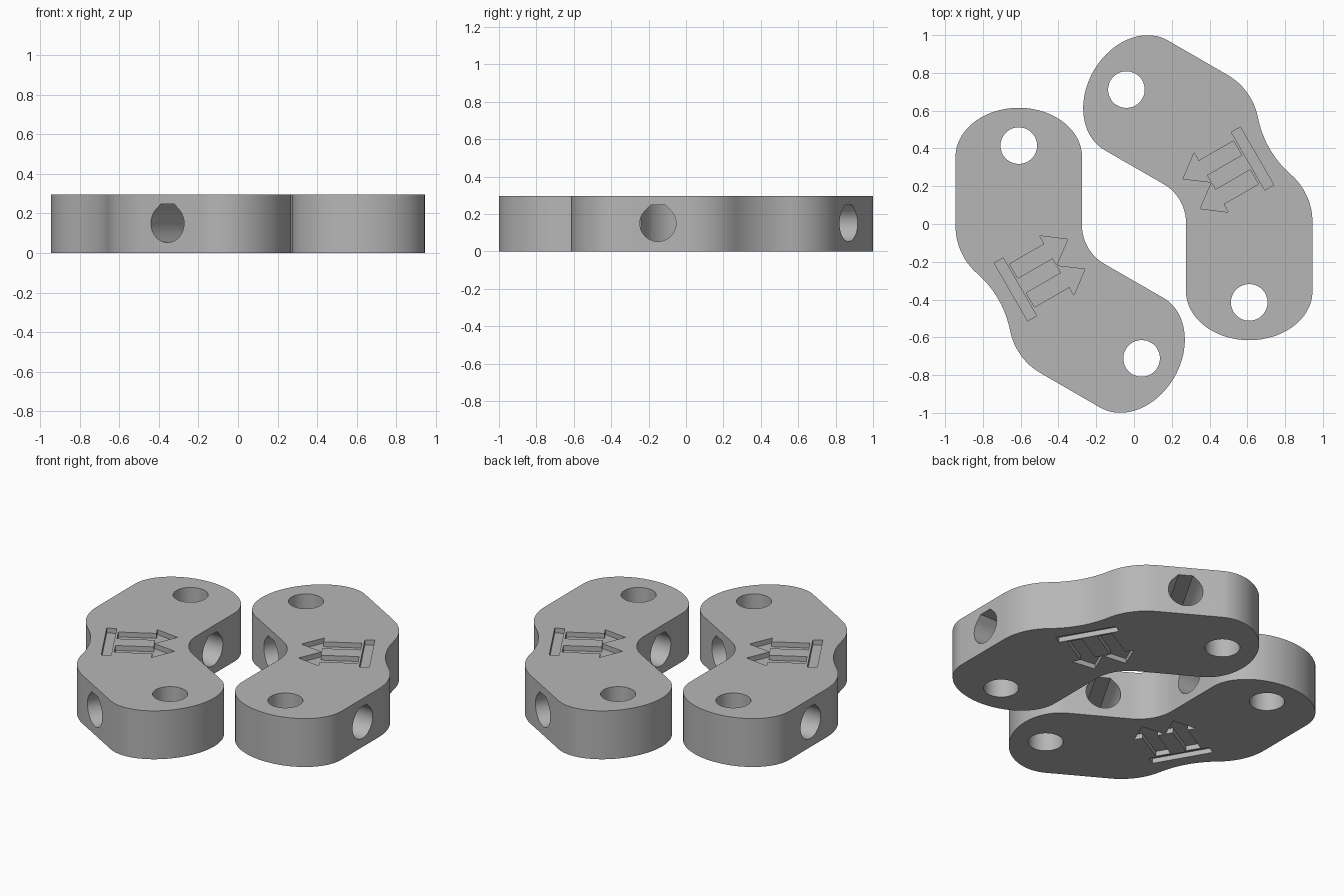
import bpy, bmesh, math
from mathutils import Matrix, Vector

if "Cube" in bpy.data.objects:
    bpy.data.objects.remove(bpy.data.objects["Cube"])

HEIGHT = 0.295
HALF_WIDTH = 0.335
RECESS = 0.03
HUB = Vector((-0.61, -0.336, 0))        # where the two arm centrelines meet
AXIS = math.radians(30)                 # symmetry axis of one bracket

grey = bpy.data.materials.new("plain_grey")
grey.use_nodes = True
colour = (0.47, 0.47, 0.47, 1)
grey.diffuse_color = colour
grey.node_tree.nodes["Principled BSDF"].inputs["Base Color"].default_value = colour


def arc(cx, cy, rx, start, end, steps, ry=None):
    ry = rx if ry is None else ry
    out = []
    for i in range(steps + 1):
        a = math.radians(start + (end - start) * i / steps)
        out.append((cx + rx * math.cos(a), cy + ry * math.sin(a)))
    return out


def on_axis(distance):
    return distance * math.cos(AXIS), distance * math.sin(AXIS)


def reflect(p):
    c, s = math.cos(2 * AXIS), math.sin(2 * AXIS)
    return p[0] * c + p[1] * s, p[0] * s - p[1] * c


def prism(bm, points, bottom, top, matrix):
    """Closed prism from a flat outline."""
    low = [bm.verts.new(matrix @ Vector((x, y, bottom))) for x, y in points]
    high = [bm.verts.new(matrix @ Vector((x, y, top))) for x, y in points]
    bm.faces.new(low)
    bm.faces.new(high)
    for i in range(len(points)):
        j = (i + 1) % len(points)
        bm.faces.new((low[i], low[j], high[j], high[i]))


def make_object(name, bm):
    bmesh.ops.recalc_face_normals(bm, faces=bm.faces)
    mesh = bpy.data.meshes.new(name)
    bm.to_mesh(mesh)
    bm.free()
    mesh.materials.append(grey)
    obj = bpy.data.objects.new(name, mesh)
    bpy.context.collection.objects.link(obj)
    return obj


# Half outline: inner fillet, rounded arm end, outer shoulder, waist
shoulder_y, waist, waist_r = 0.326, 0.66, 0.535
wx, wy = on_axis(-waist)
turn = math.degrees(math.atan2(wy - shoulder_y, wx)) % 360
half = arc(*on_axis(0.661), 0.238, 210, 180, 8)
half += arc(0, 0.691, HALF_WIDTH, 0, 180, 48, 0.26)
half += arc(0, shoulder_y, HALF_WIDTH, 180, turn, 12)
half += arc(wx, wy, waist_r, turn - 180, 30, 10)[1:]
outline = half + [reflect(p) for p in reversed(half[1:-1])]

to_hub = Matrix.Translation(HUB)
bm = bmesh.new()
prism(bm, outline, 0, HEIGHT, to_hub)
bracket = make_object("left_bracket", bm)

# Cutter: a pin hole and a flat-topped cross hole in each arm
bm = bmesh.new()
r = 0.097
flat = r * (math.sqrt(2) - 1)
teardrop = arc(0, 0, r, 135, 405, 36) + [(flat, r), (-flat, r)]
for angle in (0, -120):
    arm = to_hub @ Matrix.Rotation(math.radians(angle), 4, "Z")
    prism(bm, arc(0, 0.751, r, 0, 350, 35), -0.1, HEIGHT + 0.1, arm)
    sideways = Matrix.Translation((0, 0.486, 0.15)) @ Matrix((
        (0, 0, 1, 0), (1, 0, 0, 0), (0, 1, 0, 0), (0, 0, 0, 1)))
    prism(bm, teardrop, -0.45, 0.45, arm @ sideways)

# Cutter: bar and two arrows sunk into both flat faces
bar = [(-0.048, -0.177), (0.007, -0.177), (0.007, 0.177), (-0.048, 0.177)]
arrow = [(0.02, 0.045), (0.232, 0.045), (0.232, 0.002), (0.352, 0.091),
         (0.232, 0.182), (0.232, 0.132), (0.02, 0.132)]
marks = [bar, arrow, [(x, -y) for x, y in arrow]]
along_axis = to_hub @ Matrix.Rotation(AXIS, 4, "Z")
for mark in marks:
    prism(bm, mark, -0.1, RECESS, along_axis)
    prism(bm, mark, HEIGHT - RECESS, HEIGHT + 0.1, along_axis)
cutter = make_object("cutter", bm)
cutter.hide_render = True

# Cut the bracket and drop the cutter
bpy.ops.object.select_all(action="DESELECT")
bpy.context.view_layer.objects.active = bracket
bracket.select_set(True)
cut = bracket.modifiers.new("cut", "BOOLEAN")
cut.operation = "DIFFERENCE"
cut.solver = "EXACT"
cut.object = cutter
bpy.ops.object.modifier_apply(modifier=cut.name)
bpy.data.objects.remove(cutter)
bpy.ops.object.shade_smooth_by_angle(angle=math.radians(30))

# Matching bracket, turned half way round
twin = bracket.copy()
twin.data = bracket.data.copy()
twin.name = "right_bracket"
twin.rotation_euler.z = math.pi
bpy.context.collection.objects.link(twin)
